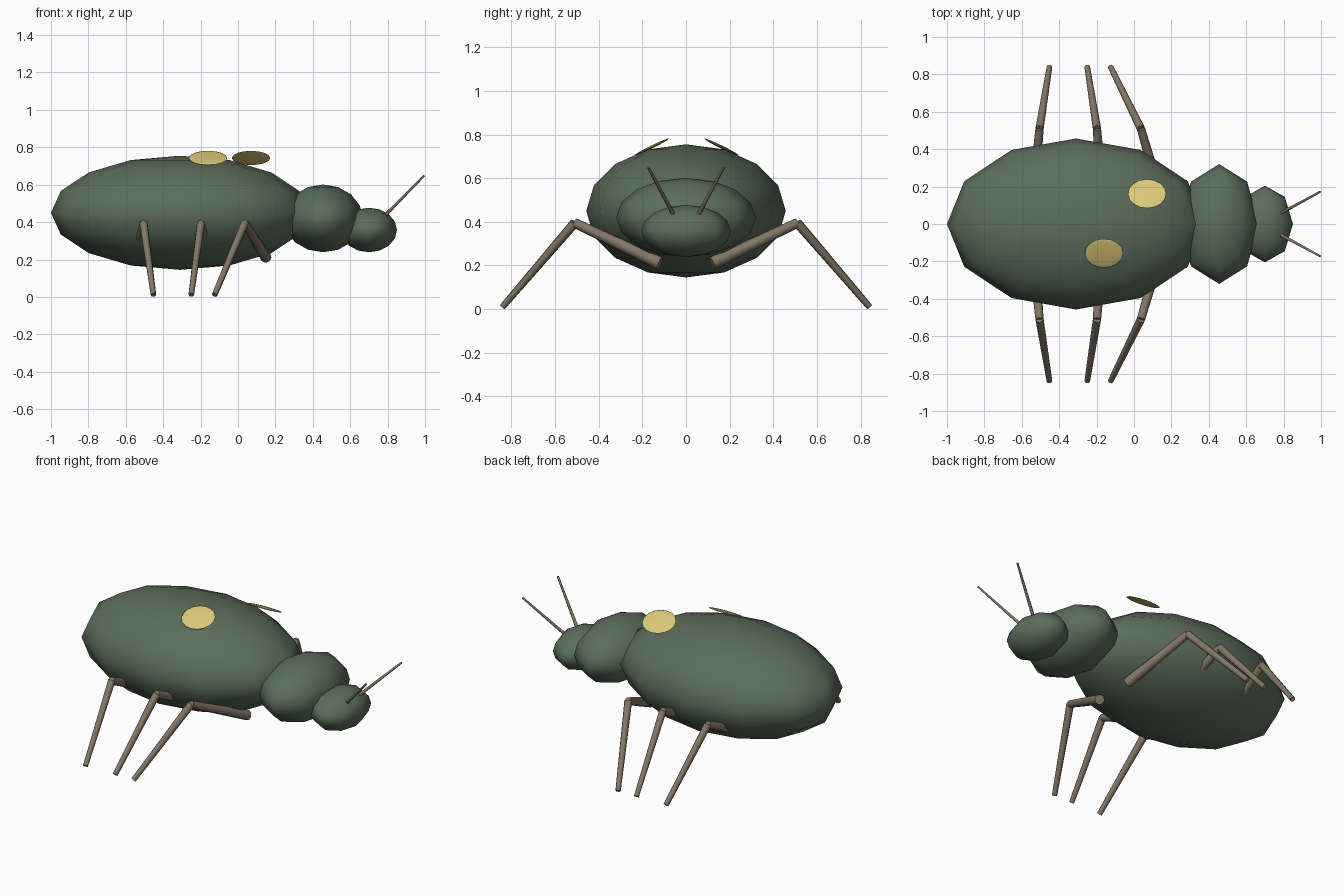
import bpy
from math import radians
from mathutils import Vector

cube = bpy.data.objects.get("Cube")
if cube:
    bpy.data.objects.remove(cube, do_unlink=True)


def make_material(name, rgb):
    mat = bpy.data.materials.new(name)
    mat.use_nodes = True
    mat.diffuse_color = (*rgb, 1)
    mat.node_tree.nodes["Principled BSDF"].inputs["Base Color"].default_value = (*rgb, 1)
    return mat


green = make_material("shell_green", (0.105, 0.155, 0.102))
yellow = make_material("spot_yellow", (0.70, 0.58, 0.19))
brown = make_material("leg_brown", (0.23, 0.185, 0.13))


def finish(name, mat, angle):
    obj = bpy.context.object
    obj.name = name
    obj.data.materials.append(mat)
    bpy.ops.object.shade_smooth_by_angle(angle=radians(angle))
    return obj


def ellipsoid(name, center, radii, segments, rings, mat, tilt=0):
    bpy.ops.mesh.primitive_uv_sphere_add(segments=segments, ring_count=rings,
                                         radius=1, location=center)
    obj = finish(name, mat, 80)
    obj.scale = radii
    obj.rotation_euler.x = tilt
    return obj


def rod(name, start, end, r_start, r_end, mat, sides=8):
    a, b = Vector(start), Vector(end)
    bpy.ops.mesh.primitive_cone_add(vertices=sides, radius1=r_start, radius2=r_end,
                                    depth=(b - a).length, location=(a + b) / 2)
    obj = finish(name, mat, 60)
    obj.rotation_euler = (b - a).to_track_quat("Z", "Y").to_euler()
    return obj


# Body sections, facing +x
ellipsoid("abdomen", (-0.31, 0, 0.45), (0.69, 0.457, 0.305), 12, 8, green)
ellipsoid("thorax", (0.455, 0, 0.42), (0.212, 0.32, 0.181), 8, 8, green)
ellipsoid("head", (0.70, 0, 0.358), (0.15, 0.205, 0.119), 8, 8, green)

# Thin raised wing spots, tilted outwards
for side, x, y in (("left", 0.07, 0.162), ("right", -0.16, -0.157)):
    tilt = radians(-26 if y > 0 else 26)
    ellipsoid(side + "_spot", (x, y, 0.743), (0.103, 0.087, 0.007), 16, 8, yellow, tilt)

# Legs: hip, knee and foot x for each pair
pairs = {"front": (0.15, 0.037, -0.125),
         "middle": (-0.17, -0.198, -0.25),
         "rear": (-0.54, -0.505, -0.452)}
for side, s in (("left", 1), ("right", -1)):
    for pair, (hip, knee, foot) in pairs.items():
        name = f"{pair}_{side}_"
        knee_point = (knee, s * 0.51, 0.395)
        rod(name + "upper_leg", (hip, s * 0.12, 0.21), knee_point, 0.03, 0.022, brown)
        rod(name + "lower_leg", knee_point, (foot, s * 0.84, 0.011), 0.022, 0.015, brown)
    # Antennae
    rod(side + "_antenna", (0.77, s * 0.05, 0.42), (0.995, s * 0.172, 0.648),
        0.01, 0.006, brown, 6)
